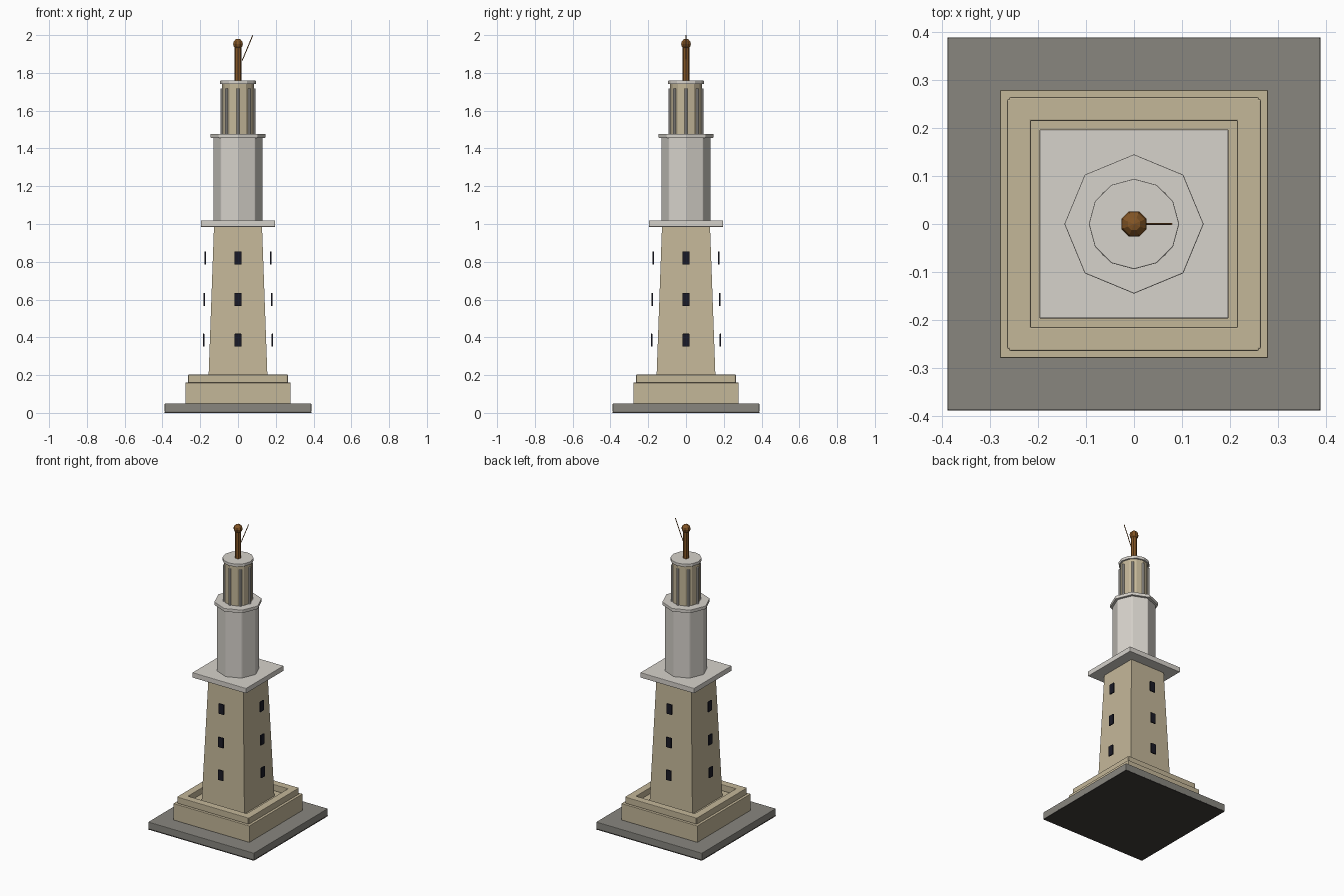
import bpy, bmesh, math
from mathutils import Vector

if "Cube" in bpy.data.objects:
    bpy.data.objects.remove(bpy.data.objects["Cube"])


def mat(name, rgb):
    m = bpy.data.materials.new(name)
    lin = [(c / 255 / 12.92) if c < 11 else ((c / 255 + 0.055) / 1.055) ** 2.4 for c in rgb]
    m.diffuse_color = (*lin, 1)
    m.use_nodes = True
    m.node_tree.nodes["Principled BSDF"].inputs["Base Color"].default_value = m.diffuse_color
    return m


SLATE = mat("dark_grey_rock", (136, 134, 127))
SAND = mat("sandstone", (196, 183, 153))
PALE = mat("pale_grey_stone", (214, 210, 203))
BRONZE = mat("bronze", (132, 86, 38))
DARK = mat("dark_opening", (26, 26, 38))
UNDER = mat("dark_underside", (64, 60, 57))


def finish(ob, name, material, bevel=0.0):
    ob.name = name
    ob.data.name = name
    ob.data.materials.append(material)
    if bevel:
        mod = ob.modifiers.new("soft_edges", 'BEVEL')
        mod.width = bevel
        mod.segments = 2
    return ob


def box(name, material, center, size, bevel=0.0):
    bpy.ops.mesh.primitive_cube_add(size=1, location=center)
    ob = bpy.context.object
    ob.scale = size
    bpy.ops.object.transform_apply(location=False, rotation=False, scale=True)
    return finish(ob, name, material, bevel)


def prism(name, material, sides, r1, r2, z0, z1, turn=0.0, xy=(0, 0), bevel=0.0):
    """Upright prism or frustum; turn = 0 puts a corner on the x axis."""
    bm = bmesh.new()
    rings = []
    for r, z in ((r1, z0), (r2, z1)):
        angles = [turn + math.tau * i / sides for i in range(sides)]
        rings.append([bm.verts.new((xy[0] + r * math.cos(a), xy[1] + r * math.sin(a), z)) for a in angles])
    for i in range(sides):
        j = (i + 1) % sides
        bm.faces.new((rings[0][i], rings[0][j], rings[1][j], rings[1][i]))
    bm.faces.new(rings[0][::-1])
    bm.faces.new(rings[1])
    me = bpy.data.meshes.new(name)
    bm.to_mesh(me)
    bm.free()
    ob = bpy.data.objects.new(name, me)
    bpy.context.collection.objects.link(ob)
    return finish(ob, name, material, bevel)


# Ground slab with dark underside, and plinth
box("slab_underside", UNDER, (0, 0, 0.002), (0.776, 0.776, 0.004))
box("ground_slab", SLATE, (0, 0, 0.027), (0.776, 0.776, 0.046), 0.003)
box("plinth", SAND, (0, 0, 0.105), (0.558, 0.558, 0.11), 0.002)

# Parapet: four bars around a shallow court
for i in range(4):
    a = i * math.pi / 2
    size = (0.52, 0.049, 0.042) if i % 2 == 0 else (0.049, 0.52, 0.042)
    box(f"parapet_{i}", SAND, (0.2395 * math.sin(a), -0.2395 * math.cos(a), 0.181), size, 0.003)

# Tapered square tower and its cornice
R2 = math.sqrt(2)
prism("square_tower", SAND, 4, 0.157 * R2, 0.127 * R2, 0.16, 0.99, math.pi / 4)
box("square_cornice", PALE, (0, 0, 1.002), (0.394, 0.394, 0.034), 0.003)

# Windows standing off each tower face
for z, d in ((0.385, 0.182), (0.60, 0.178), (0.82, 0.173)):
    for i in range(4):
        a = i * math.pi / 2
        size = (0.038, 0.008, 0.068) if i % 2 == 0 else (0.008, 0.038, 0.068)
        box(f"window_{i}", DARK, (d * math.sin(a), -d * math.cos(a), z), size, 0.002)

# Octagonal stage
prism("octagon_stage", PALE, 8, 0.130, 0.130, 1.015, 1.458, bevel=0.004)
prism("octagon_cornice", PALE, 8, 0.145, 0.145, 1.456, 1.477, bevel=0.002)

# Round lantern stage with engaged columns
prism("lantern", SAND, 12, 0.084, 0.084, 1.475, 1.742)
for i in range(8):
    a = i * math.pi / 4
    prism(f"column_{i}", PALE, 8, 0.008, 0.008, 1.475, 1.718,
          xy=(0.085 * math.cos(a), 0.085 * math.sin(a)))
prism("lantern_cap", PALE, 12, 0.094, 0.094, 1.740, 1.759, bevel=0.002)

# Statue: body, head and slanted spear
prism("statue_body", BRONZE, 8, 0.019, 0.019, 1.757, 1.945)
bpy.ops.mesh.primitive_uv_sphere_add(segments=8, ring_count=6, radius=0.028,
                                     location=(0, 0, 1.953), rotation=(0, 0, math.pi / 8))
finish(bpy.context.object, "statue_head", BRONZE)
start, end = Vector((0.022, 0, 1.865)), Vector((0.078, 0, 1.999))
bpy.ops.mesh.primitive_cylinder_add(vertices=6, radius=0.0025, depth=(end - start).length,
                                    location=(start + end) / 2,
                                    rotation=(end - start).to_track_quat('Z', 'Y').to_euler())
finish(bpy.context.object, "spear", BRONZE)
